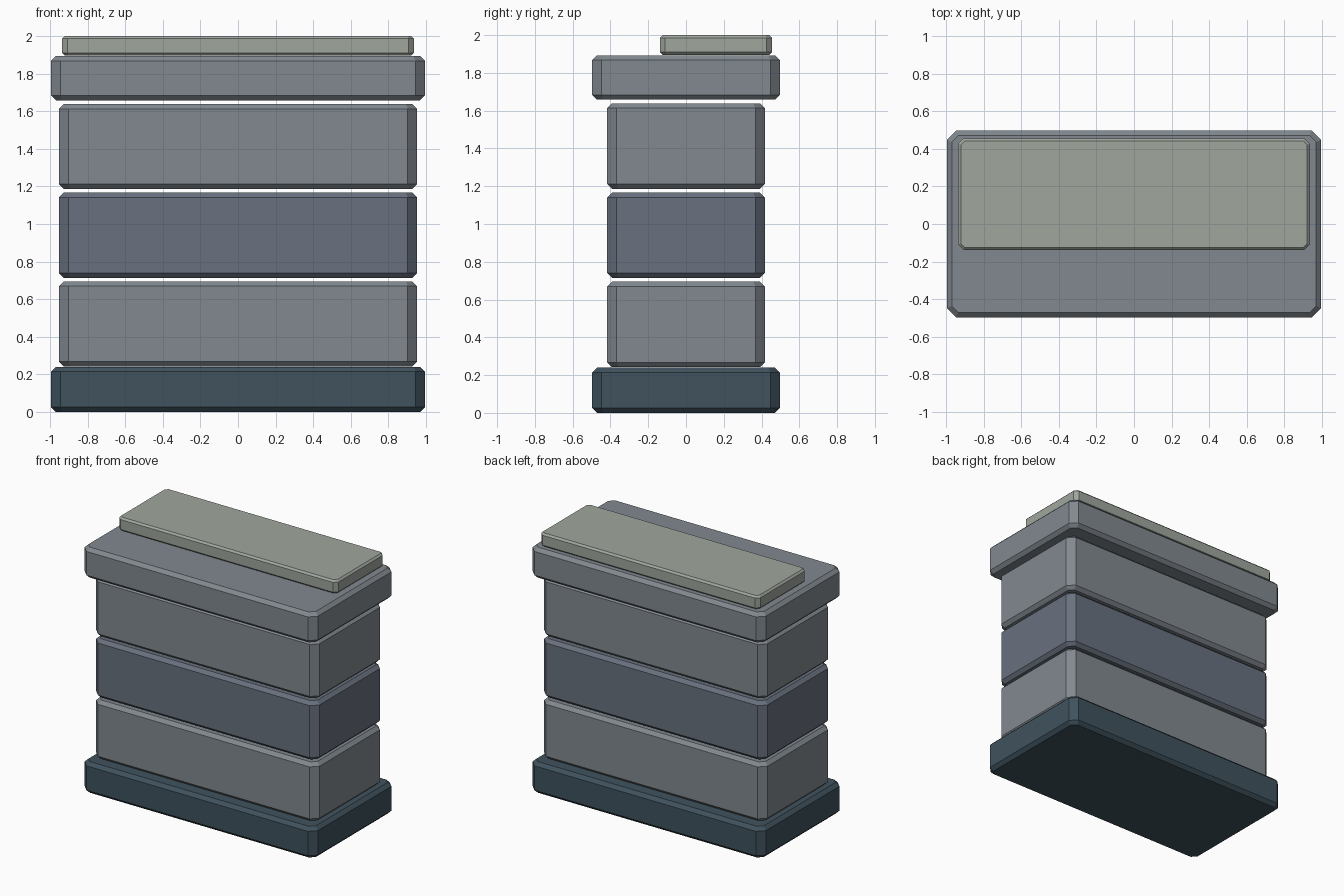
import bpy, bmesh

if "Cube" in bpy.data.objects:
    bpy.data.objects.remove(bpy.data.objects["Cube"])


def material(name, rgb):
    m = bpy.data.materials.new(name)
    m.diffuse_color = (*rgb, 1)
    m.use_nodes = True
    m.node_tree.nodes["Principled BSDF"].inputs["Base Color"].default_value = m.diffuse_color
    return m


def octagon(x0, x1, y0, y1, c):
    """Rectangle outline with its corners cut off by c."""
    return [(x0 + c, y0), (x1 - c, y0), (x1, y0 + c), (x1, y1 - c),
            (x1 - c, y1), (x0 + c, y1), (x0, y1 - c), (x0, y0 + c)]


def slab(name, hx, y0, y1, z0, z1, cut, edge, mat):
    """Block with cut corners and chamfered top and bottom rims."""
    bm = bmesh.new()
    inner = octagon(-hx + edge, hx - edge, y0 + edge, y1 - edge, cut - edge * 0.586)
    outer = octagon(-hx, hx, y0, y1, cut)
    levels = [(inner, z0), (outer, z0 + edge), (outer, z1 - edge), (inner, z1)]
    rings = [[bm.verts.new((x, y, z)) for x, y in ring] for ring, z in levels]
    for a, b in zip(rings, rings[1:]):
        for i in range(8):
            j = (i + 1) % 8
            bm.faces.new((a[i], a[j], b[j], b[i]))
    bm.faces.new(rings[0][::-1])
    bm.faces.new(rings[-1])
    mesh = bpy.data.meshes.new(name)
    bm.to_mesh(mesh)
    bm.free()
    mesh.materials.append(mat)
    obj = bpy.data.objects.new(name, mesh)
    bpy.context.collection.objects.link(obj)
    return obj


dark = material("dark_slate", (0.05, 0.085, 0.11))
stone = material("grey_stone", (0.22, 0.25, 0.275))
blue = material("blue_stone", (0.14, 0.165, 0.21))
pale = material("pale_stone", (0.35, 0.38, 0.34))

# Foot plinth
slab("base_plinth", 0.995, -0.497, 0.497, 0.0, 0.24, 0.05, 0.026, dark)

# Three stacked wall courses with narrow gaps
for name, z0, mat in (("lower_course", 0.242, stone),
                      ("middle_course", 0.714, blue),
                      ("upper_course", 1.186, stone)):
    slab(name, 0.953, -0.417, 0.417, z0, z0 + 0.453, 0.05, 0.026, mat)

# Overhanging cap and the thin step set towards the back
slab("cap", 0.995, -0.497, 0.497, 1.658, 1.893, 0.05, 0.026, stone)
slab("top_step", 0.935, -0.138, 0.455, 1.896, 2.0, 0.028, 0.014, pale)
